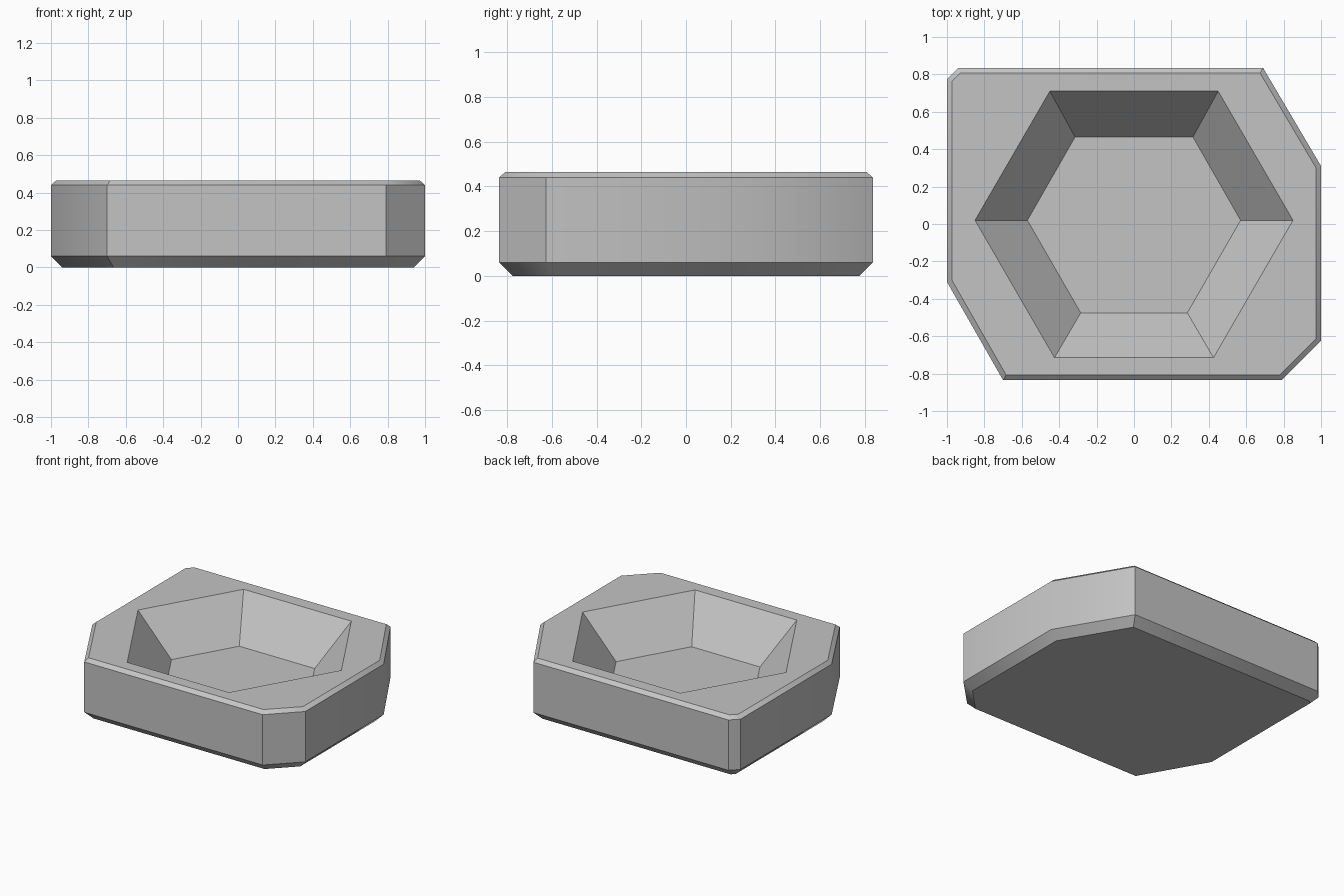
import bpy
import bmesh
import math
from mathutils import Vector

cube = bpy.data.objects.get("Cube")
if cube:
    bpy.data.objects.remove(cube, do_unlink=True)

# Plan outline, counter-clockwise from the front left chamfer
OUTLINE = [(-0.70, -0.835), (0.79, -0.835), (1, -0.625), (1, 0.31),
           (0.69, 0.835), (-0.94, 0.835), (-1, 0.775), (-1, -0.31)]
# Six-sided recess: opening and floor
OPENING = [(-0.425, -0.715), (0.425, -0.715), (0.85, 0.02),
           (0.45, 0.71), (-0.45, 0.71), (-0.85, 0.02)]
FLOOR = [(-0.285, -0.475), (0.285, -0.475), (0.57, 0.02),
         (0.315, 0.465), (-0.315, 0.465), (-0.57, 0.02)]


def inset(points, distance):
    """Move every side of a convex outline inward by the same distance."""
    result = []
    for i, point in enumerate(points):
        p = Vector(point)
        before = (p - Vector(points[i - 1])).normalized()
        after = (Vector(points[(i + 1) % len(points)]) - p).normalized()
        n1 = Vector((-before.y, before.x))
        n2 = Vector((-after.y, after.x))
        result.append(p + (n1 + n2) * distance / (1 + n1.dot(n2)))
    return result


def ring(bm, points, z):
    return [bm.verts.new((p[0], p[1], z)) for p in points]


def bridge(bm, lower, upper):
    for i in range(len(lower)):
        j = (i + 1) % len(lower)
        bm.faces.new((lower[i], lower[j], upper[j], upper[i]))


def loop_edges(bm, verts):
    return [bm.edges.get((verts[i - 1], verts[i])) for i in range(len(verts))]


bm = bmesh.new()

# Outer wall with chamfered base and top rim
rings = [ring(bm, inset(OUTLINE, 0.06), 0), ring(bm, OUTLINE, 0.06),
         ring(bm, OUTLINE, 0.44), ring(bm, inset(OUTLINE, 0.028), 0.465)]
for lower, upper in zip(rings, rings[1:]):
    bridge(bm, lower, upper)
bm.faces.new(list(reversed(rings[0])))

# Sloped recess walls and floor
opening = ring(bm, OPENING, 0.465)
floor = ring(bm, FLOOR, 0.165)
bridge(bm, opening, floor)
bm.faces.new(floor)

# Flat top between rim and opening
bmesh.ops.triangle_fill(bm, use_beauty=True, normal=(0, 0, 1),
                        edges=loop_edges(bm, rings[-1]) + loop_edges(bm, opening))
bmesh.ops.recalc_face_normals(bm, faces=bm.faces)

mesh = bpy.data.meshes.new("recessed_block")
bm.to_mesh(mesh)
bm.free()
block = bpy.data.objects.new("recessed_block", mesh)
bpy.context.collection.objects.link(block)

# Plain grey material
grey = bpy.data.materials.new("light_grey")
grey.use_nodes = True
color = (0.55, 0.55, 0.55, 1)
grey.diffuse_color = color
for node in grey.node_tree.nodes:
    if node.type == 'BSDF_PRINCIPLED':
        node.inputs["Base Color"].default_value = color
mesh.materials.append(grey)

# Soften only the shallow corners of the wall
bpy.ops.object.select_all(action='DESELECT')
block.select_set(True)
bpy.context.view_layer.objects.active = block
bpy.ops.object.shade_smooth_by_angle(angle=math.radians(33))
